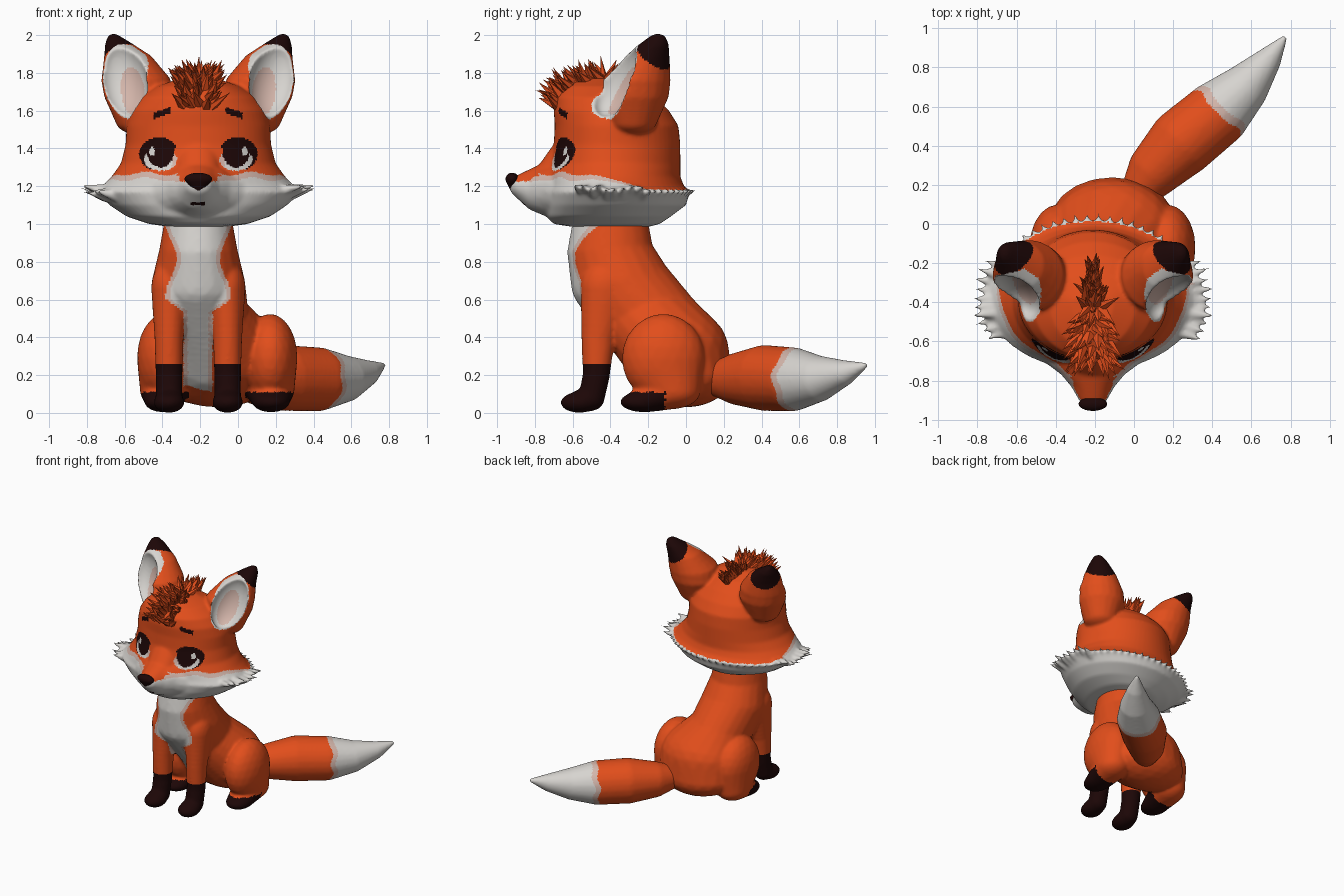
import bpy, bmesh, math, random
from mathutils import Vector, Matrix
from mathutils.bvhtree import BVHTree

random.seed(4)
if "Cube" in bpy.data.objects:
    bpy.data.objects.remove(bpy.data.objects["Cube"])

CX = -0.21          # symmetry plane of head, chest and front legs
HIP = -0.11         # symmetry plane of the turned hips
HEAD_Y = -0.40


def material(name, rgb):
    m = bpy.data.materials.new(name)
    m.use_nodes = True
    m.diffuse_color = (*rgb, 1)
    bsdf = m.node_tree.nodes["Principled BSDF"]
    bsdf.inputs["Base Color"].default_value = (*rgb, 1)
    bsdf.inputs["Roughness"].default_value = 0.8
    return m


MATS = [material("orange fur", (0.76, 0.076, 0.011)),
        material("white fur", (0.68, 0.66, 0.63)),
        material("pale pink fur", (0.65, 0.46, 0.40)),
        material("dark brown fur", (0.012, 0.002, 0.002))]
ORANGE, WHITE, PINK, DARK = range(4)


def ball(bm, x, y, z, rx, ry, rz):
    mat = Matrix.Translation((x, y, z)) @ Matrix.Diagonal((rx, ry, rz, 1))
    bmesh.ops.create_icosphere(bm, subdivisions=3, radius=1, matrix=mat)


def chain(bm, points, steps=7):
    """Blend ellipsoids (x, y, z, rx, ry, rz) along a path."""
    for a, b in zip(points, points[1:]):
        for i in range(steps + 1):
            t = i / steps
            ball(bm, *[p + (q - p) * t for p, q in zip(a, b)])


def both(bm, points, axis):
    """Chain given by distance from a symmetry plane, on both sides."""
    for s in (-1, 1):
        chain(bm, [(axis + s * p[0], *p[1:]) for p in points])


def make(name, bm):
    me = bpy.data.meshes.new(name)
    bm.to_mesh(me)
    bm.free()
    ob = bpy.data.objects.new(name, me)
    bpy.context.collection.objects.link(ob)
    return ob


def fuse(ob, voxel, rounds, cutter=None):
    """Merge overlapping volumes into one smooth skin, with an optional cut."""
    def remesh():
        m = ob.modifiers.new("fuse", "REMESH")
        m.mode, m.voxel_size = "VOXEL", voxel
    remesh()
    if cutter:
        cut = ob.modifiers.new("cut", "BOOLEAN")
        cut.operation, cut.object = "DIFFERENCE", cutter
        remesh()
    sm = ob.modifiers.new("smooth", "SMOOTH")
    sm.factor, sm.iterations = 0.5, rounds
    dg = bpy.context.evaluated_depsgraph_get()
    me = bpy.data.meshes.new_from_object(ob.evaluated_get(dg))
    ob.modifiers.clear()
    ob.data = me


def paint(ob, rule, smooth=True):
    me = ob.data
    me.materials.clear()
    for m in MATS:
        me.materials.append(m)
    for p in me.polygons:
        p.use_smooth = smooth
        p.material_index = rule(p.center, p.normal)


def spike(bm, base, direction, length, radius, sides):
    d = direction.normalized()
    mat = (Matrix.Translation(base + d * length * 0.4)
           @ d.to_track_quat("Z", "Y").to_matrix().to_4x4())
    bmesh.ops.create_cone(bm, segments=sides, radius1=radius, radius2=0,
                          depth=length, cap_ends=True, matrix=mat)


# Body: torso, front legs, haunches and hind feet
bm = bmesh.new()
chain(bm, [(CX, -.40, 1.02, .18, .20, .10), (CX, -.40, .85, .21, .23, .15),
           (CX, -.34, .68, .25, .27, .20), (-.18, -.20, .50, .24, .28, .20),
           (HIP, -.05, .32, .33, .28, .25), (HIP, .01, .20, .32, .23, .17)])
both(bm, [(.15, -.43, .66, .10, .13, .15), (.155, -.465, .40, .078, .09, .1),
          (.155, -.475, .20, .072, .072, .08), (.155, -.50, .08, .072, .07, .07),
          (.155, -.565, .055, .082, .10, .055)], CX)
both(bm, [(.28, -.12, .29, .145, .22, .235), (.28, -.07, .12, .13, .15, .10),
          (.285, -.22, .058, .10, .13, .055)], HIP)
body = make("body", bm)
fuse(body, 0.011, 8)


def body_rule(c, n):
    off = abs(c.x - CX)
    if c.z < .26 and c.y < -.36 or c.z < .11 and c.y < -.11 and abs(c.x - HIP) > .15:
        return DARK
    if n.y < -.05 and c.y < -.2:
        bib = .055 if c.z > .1 else 0
        if c.z > .6:
            bib = .122 + .03 * math.cos((c.z - .62) * 16)
        elif c.z > .5:
            bib = max(bib, 1.5 * (c.z - .5))
        if off < bib:
            return WHITE
        if off < bib + .022 and c.z > .1:
            return PINK
    return ORANGE


paint(body, body_rule)

# Tail sweeping back to the left
bm = bmesh.new()
chain(bm, [(x, y, z, r, r, r) for x, y, z, r in (
    (.02, .16, .18, .09), (.11, .28, .18, .14), (.25, .42, .185, .175),
    (.42, .56, .178, .17), (.56, .69, .18, .125), (.68, .83, .21, .07),
    (.765, .945, .25, .018))])
tail = make("tail", bm)
fuse(tail, 0.011, 6)


def tail_rule(c, n):
    s = .7 * c.x + .71 * c.y + .012 * math.sin(c.z * 40)
    return WHITE if s > .75 else PINK if s > .71 else ORANGE


paint(tail, tail_rule)

# Head: stacked rings (height, half width, front, back), muzzle and ears
RINGS = [(.985, .15, -.60, -.20), (1.0, .26, -.70, -.14), (1.04, .38, -.74, -.08),
         (1.10, .47, -.75, 0), (1.17, .54, -.75, .02), (1.20, .51, -.74, -.01),
         (1.25, .46, -.74, -.03), (1.32, .41, -.72, -.03), (1.42, .385, -.70, -.03),
         (1.52, .38, -.695, -.04), (1.60, .36, -.70, -.09), (1.67, .31, -.69, -.16),
         (1.73, .22, -.64, -.25), (1.77, .10, -.55, -.36)]


def ring_point(ring, a):
    z, w, front, back = ring
    reach = back - HEAD_Y if math.cos(a) > 0 else HEAD_Y - front
    return Vector((CX + w * math.sin(a), HEAD_Y + reach * math.cos(a), z))


bm = bmesh.new()
SEG = 64
loops = [[bm.verts.new(ring_point(r, math.tau * i / SEG)) for i in range(SEG)] for r in RINGS]
for lo, hi in zip(loops, loops[1:]):
    for i in range(SEG):
        j = (i + 1) % SEG
        bm.faces.new((lo[j], lo[i], hi[i], hi[j]))
bm.faces.new(loops[0])
bm.faces.new(loops[-1][::-1])
bmesh.ops.recalc_face_normals(bm, faces=bm.faces)
chain(bm, [(CX, -.60, 1.16, .32, .17, .15), (CX, -.70, 1.18, .20, .12, .15),
           (CX, -.79, 1.18, .125, .09, .115), (CX, -.88, 1.2, .078, .055, .06)])
chain(bm, [(CX, -.66, 1.36, .11, .07, .07), (CX, -.73, 1.26, .11, .07, .07),
           (CX, -.87, 1.22, .07, .05, .045)])
both(bm, [(.31, -.28, 1.55, .13, .13, .08), (.315, -.27, 1.68, .185, .18, .08),
          (.33, -.265, 1.76, .185, .185, .06), (.37, -.215, 1.87, .132, .13, .05),
          (.425, -.165, 1.95, .07, .075, .03), (.448, -.15, 1.985, .035, .045, .022)], CX)

# Ruff: large cheek tufts, small points round the back
COUNT = 40
for i in range(COUNT):
    a = math.radians(-118 + 236 * i / (COUNT - 1))
    p = ring_point(RINGS[4], a)
    cheek = abs(math.sin(a)) > .88
    out = Vector((p.x - CX, p.y - HEAD_Y, .1))
    p.z += random.uniform(-.02, .02) if cheek else 0
    spike(bm, p - out * .06, out, random.uniform(.13, .17) if cheek else .085,
          .036 if cheek else .028, 8)
head = make("head", bm)

# Ear hollows: tilted ellipsoids facing forwards and outwards
hollows = []
bm = bmesh.new()
for s in (-1, 1):
    up = Vector((s * .09, .15, .40)).normalized()
    side = Vector((s * .87, .49, 0))
    side = (side - up * side.dot(up)).normalized()
    turn = Matrix((side, up.cross(side), up)).transposed().to_4x4()
    place = Matrix.Translation((CX + s * .395, -.375, 1.765)) @ turn
    bmesh.ops.create_icosphere(bm, subdivisions=4, radius=1,
                               matrix=place @ Matrix.Diagonal((.128, .10, .21, 1)))
    hollows.append(place.inverted())
bmesh.ops.recalc_face_normals(bm, faces=bm.faces)
cutter = make("ear_cutter", bm)
cutter.hide_render = True
fuse(head, 0.0095, 6, cutter)
bpy.data.objects.remove(cutter)


def ellipse(x, y, rx, ry):
    return (x / rx) ** 2 + (y / ry) ** 2 < 1


def head_rule(c, n):
    off = abs(c.x - CX)
    # ears
    if c.z > 1.5:
        q = hollows[c.x > CX] @ c
        if ellipse(q.x, q.z, .13, .217) and abs(q.y) < .11:
            return PINK if ellipse(q.x, q.z + .05, .07, .14) else WHITE
        if c.z + .8 * (c.y + .2) + .55 * (off - .42) > 1.9:
            return DARK
    # eyes, brows and mouth
    if c.y < -.5:
        e, h = off - .2, c.z - 1.38
        if ellipse(e - .045, h - .005, .016, .022):
            return WHITE
        if ellipse(e, h, .072, .08):
            return DARK
        if ellipse(e, h + .04, .088, .058):
            return WHITE if e > -.06 else PINK
        if (h > .02 or e > .05) and ellipse(e - .01, h + .01, .103, .088):
            return DARK
        if abs(off - .19) < .045 and abs(c.z - 1.588 + .35 * (off - .19)) < .017:
            return DARK
        if off < .038 and abs(c.z - 1.108) < .008 and c.y < -.75:
            return DARK
    # white jaw and ruff
    front = min(1, max(0, (-.2 - c.y) / .3))
    edge = 1.172 + .065 * front + .01 * math.sin(off * 28)
    if c.y < -.78:
        edge = 1.225
    tuft = c.z < 1.24 and c.y > -.65 and not ellipse(off, c.y - HEAD_Y, .53, .415)
    if c.z < edge or tuft:
        return WHITE
    return PINK if c.z < edge + .03 * front and off > .1 else ORANGE


paint(head, head_rule)

# Nose
bm = bmesh.new()
chain(bm, [(CX, -.92, 1.238, .075, .036, .034), (CX, -.91, 1.192, .03, .025, .025)])
nose = make("nose", bm)
fuse(nose, 0.006, 4)
paint(nose, lambda c, n: DARK)

# Crest of spiky hair along the top of the head
tree = BVHTree.FromPolygons([v.co for v in head.data.vertices],
                            [tuple(p.vertices) for p in head.data.polygons])
bm = bmesh.new()
for i in range(125):
    a = math.radians(random.uniform(30, 122))
    spread = .27 * min(1, (2.3 - a) / 1.1)
    ray = Vector((random.uniform(-spread, spread), -math.cos(a), math.sin(a)))
    hit, normal, _, _ = tree.ray_cast(Vector((CX, HEAD_Y, 1.45)), ray)
    if hit:
        jitter = Vector([random.uniform(-.35, .35) for _ in range(3)])
        sweep = Vector((ray.x * 3, -.4 if a < 1.5 else .6, .3))
        spike(bm, hit, ray.normalized() * .75 + sweep + jitter,
              random.uniform(.09, .14), random.uniform(.022, .032), 5)
paint(make("hair_crest", bm), lambda c, n: ORANGE, smooth=False)
